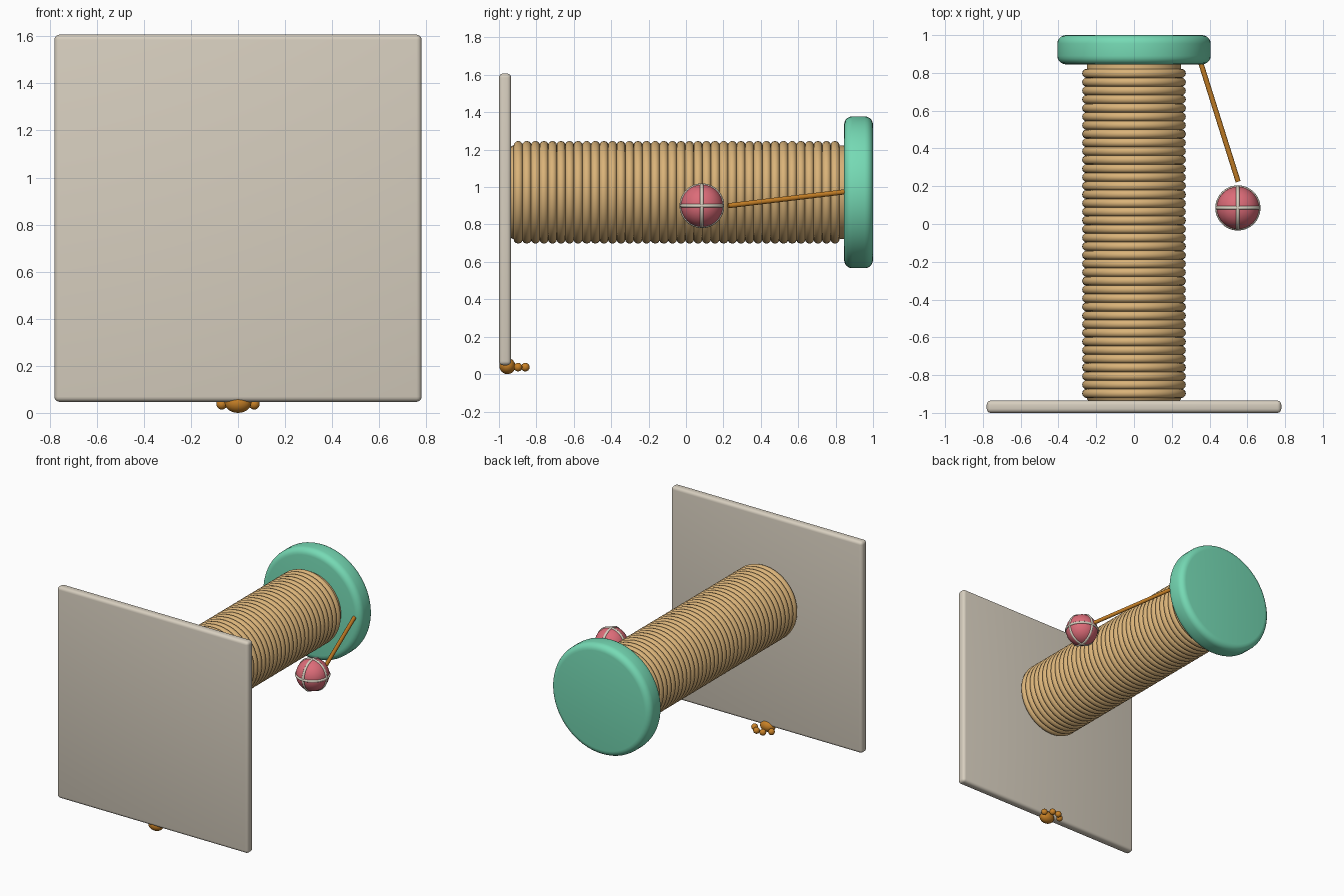
import bpy, bmesh, math
from mathutils import Vector

if "Cube" in bpy.data.objects:
    bpy.data.objects.remove(bpy.data.objects["Cube"])

def material(name, rgb):
    m = bpy.data.materials.new(name)
    m.diffuse_color = (*rgb, 1)
    m.use_nodes = True
    m.node_tree.nodes["Principled BSDF"].inputs["Base Color"].default_value = m.diffuse_color
    return m

BEIGE = material("beige", (0.68, 0.62, 0.52))
SISAL = material("sisal tan", (0.70, 0.45, 0.19))
MINT = material("mint green", (0.18, 0.70, 0.46))
PINK = material("pink red", (0.72, 0.15, 0.19))
ORANGE = material("orange brown", (0.58, 0.22, 0.02))

def finish(name, mat, bevel=0, segments=4):
    """Name, colour, round the sharp edges and smooth the active object."""
    ob = bpy.context.object
    ob.name = name
    ob.data.materials.append(mat)
    bpy.ops.object.transform_apply(location=False, rotation=True, scale=True)
    if bevel:
        bm = bmesh.new()
        bm.from_mesh(ob.data)
        sharp = [e for e in bm.edges if e.calc_face_angle(0) > math.radians(40)]
        bmesh.ops.bevel(bm, geom=sharp, offset=bevel, segments=segments,
                        profile=0.5, affect='EDGES')
        bm.to_mesh(ob.data)
        bm.free()
    bpy.ops.object.shade_smooth_by_angle(angle=math.radians(40))
    return ob

def disc(name, mat, radius, y0, y1, z, bevel):
    """Cylinder lying along y."""
    bpy.ops.mesh.primitive_cylinder_add(vertices=64, radius=radius, depth=y1 - y0,
                                        location=(0, (y0 + y1) / 2, z),
                                        rotation=(math.pi / 2, 0, 0))
    return finish(name, mat, bevel, 5)

def ball(name, mat, loc, radii, seg=32):
    bpy.ops.mesh.primitive_uv_sphere_add(segments=seg, ring_count=seg // 2,
                                         radius=1, location=loc)
    bpy.context.object.scale = radii
    return finish(name, mat)

def ring(name, mat, loc, rot, major, minor, sides):
    bpy.ops.mesh.primitive_torus_add(major_radius=major, minor_radius=minor,
                                     major_segments=64, minor_segments=sides,
                                     location=loc, rotation=rot)
    return finish(name, mat)

AXIS_Z = 0.972

# Square base plate
bpy.ops.mesh.primitive_cube_add(size=1, location=(0, -0.9675, 0.827))
bpy.context.object.scale = (1.56, 0.065, 1.56)
finish("base_plate", BEIGE, 0.022)

# Post core and wound rope
disc("post_core", SISAL, 0.25, -0.94, 0.86, AXIS_Z, 0.02)
COILS, FIRST, LAST = 38, -0.897, 0.797
rope = ring("rope_wrap", SISAL, (0, FIRST, AXIS_Z), (math.pi / 2, 0, 0),
            0.25, 0.0245, 12)
coils = rope.modifiers.new("coils", 'ARRAY')
coils.count = COILS
coils.use_relative_offset = False
coils.use_constant_offset = True
coils.constant_offset_displace = (0, (LAST - FIRST) / (COILS - 1), 0)

# Round top platform
disc("top_platform", MINT, 0.406, 0.845, 1.0, AXIS_Z, 0.045)

# Hanging cord
a, b = Vector((0.345, 0.88, 0.978)), Vector((0.551, 0.225, 0.90))
bpy.ops.mesh.primitive_cylinder_add(vertices=16, radius=0.0135, depth=(b - a).length,
                                    location=(a + b) / 2)
bpy.context.object.rotation_euler = (b - a).to_track_quat('Z', 'Y').to_euler()
finish("hanging_cord", ORANGE)

# Toy ball with three crossing bands
TOY = (0.55, 0.085, 0.90)
ball("toy_ball", PINK, TOY, (0.113,) * 3)
for i, rot in enumerate([(0, 0, 0), (math.pi / 2, 0, 0), (0, math.pi / 2, 0)]):
    ring(f"toy_band_{i + 1}", BEIGE, TOY, rot, 0.11, 0.0095, 10)

# Paw ornament: one pad and four toes
ball("paw_pad", ORANGE, (0, -0.955, 0.043), (0.057, 0.043, 0.043), 24)
for side in (-1, 1):
    ball("paw_outer_toe", ORANGE, (side * 0.069, -0.898, 0.037), (0.023,) * 3, 16)
    ball("paw_inner_toe", ORANGE, (side * 0.026, -0.859, 0.037), (0.023,) * 3, 16)
